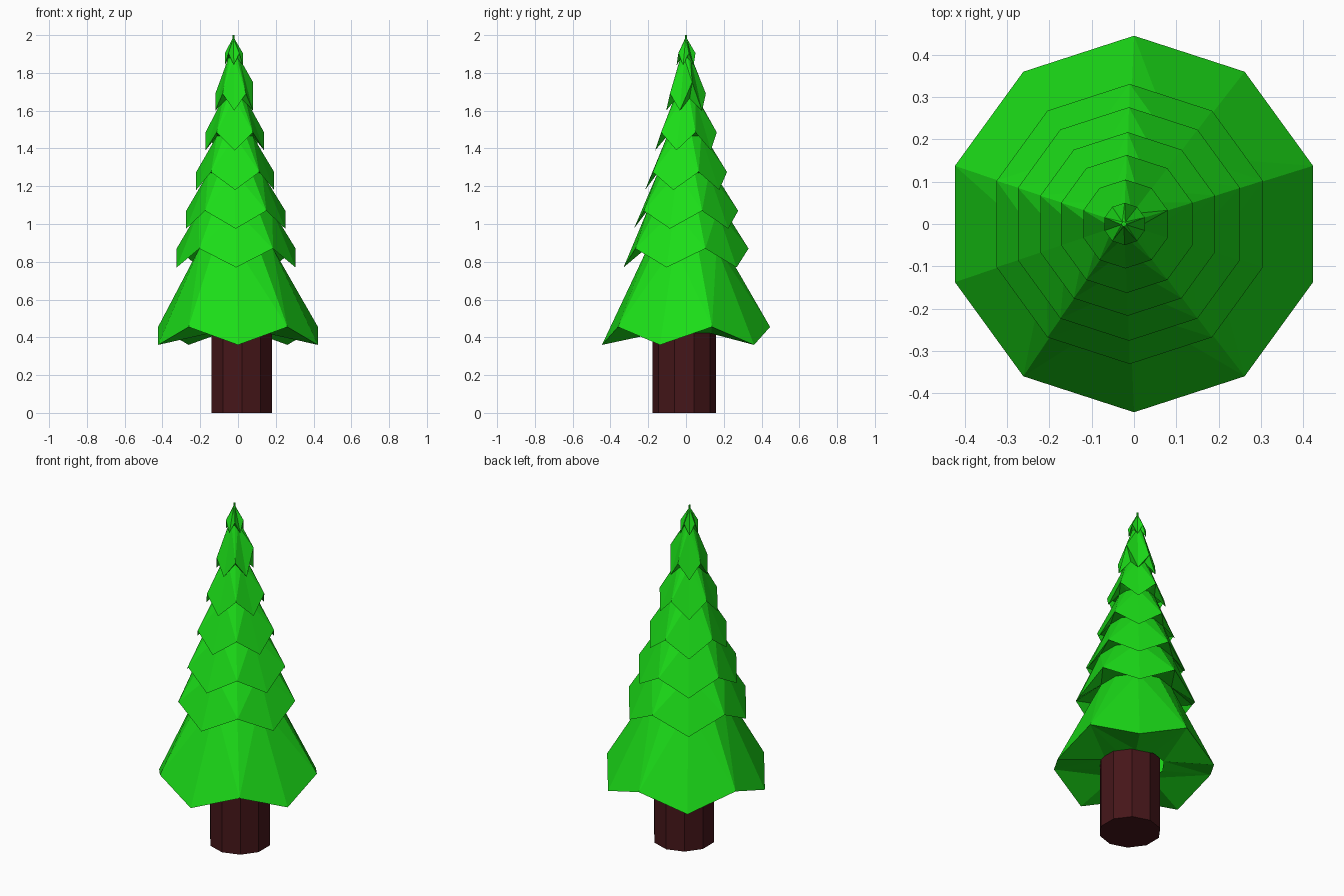
import bpy, bmesh, math

if "Cube" in bpy.data.objects:
    bpy.data.objects.remove(bpy.data.objects["Cube"])

SIDES = 10


def material(name, color):
    m = bpy.data.materials.new(name)
    m.diffuse_color = (*color, 1)
    m.use_nodes = True
    m.node_tree.nodes["Principled BSDF"].inputs["Base Color"].default_value = m.diffuse_color
    return m


def lathe(name, rings, mat, cap_bottom=False):
    """Skin stacked decagon rings: (cx, cy, radius, z of even points, z of odd points)."""
    bm = bmesh.new()
    loops = []
    for cx, cy, r, z_even, z_odd in rings:
        loops.append([])
        for k in range(SIDES):
            a = -math.pi / 2 + k * math.tau / SIDES
            z = z_odd if k % 2 else z_even
            loops[-1].append(bm.verts.new((cx + r * math.cos(a), cy + r * math.sin(a), z)))
    for lo, hi in zip(loops, loops[1:]):
        for k in range(SIDES):
            n = (k + 1) % SIDES
            bm.faces.new((lo[k], lo[n], hi[n], hi[k]))
    bm.faces.new(loops[-1])
    if cap_bottom:
        bm.faces.new(loops[0][::-1])
    bmesh.ops.triangulate(bm, faces=[f for f in bm.faces if len(f.verts) == 4])
    me = bpy.data.meshes.new(name)
    bm.to_mesh(me)
    bm.free()
    me.materials.append(mat)
    ob = bpy.data.objects.new(name, me)
    bpy.context.collection.objects.link(ob)
    return ob


# Trunk, slightly off centre
c = (0.02, -0.01, 0.168)
lathe("trunk", [(*c, 0, 0), (*c, 0.5, 0.5)], material("bark", (0.06, 0.008, 0.01)), True)

# Foliage tiers: centre x, neck radius, neck z, rim radius, rim low z, rim high z
tiers = [
    (0.0, 0.165, 0.42, 0.445, 0.36, 0.455),
    (-0.01, 0.20, 0.88, 0.331, 0.77, 0.87),
    (-0.012, 0.205, 1.07, 0.276, 0.975, 1.07),
    (-0.015, 0.15, 1.27, 0.217, 1.18, 1.275),
    (-0.017, 0.10, 1.465, 0.163, 1.39, 1.485),
    (-0.02, 0.062, 1.665, 0.105, 1.60, 1.69),
    (-0.022, 0.03, 1.88, 0.05, 1.84, 1.905),
]
rings = []
for cx, rn, zn, r, low, high in tiers:
    rings += [(cx, 0, rn, zn, zn), (cx, 0, r, low, high)]

# Thin tip
rings += [(-0.024, 0, 0.006, 1.98, 1.98), (-0.024, 0, 0.006, 2.0, 2.0)]
foliage = lathe("foliage", rings, material("needles", (0.011, 0.72, 0.009)))

# One raised point on the sixth tier
foliage.data.vertices[11 * SIDES + 3].co.z = 1.75
